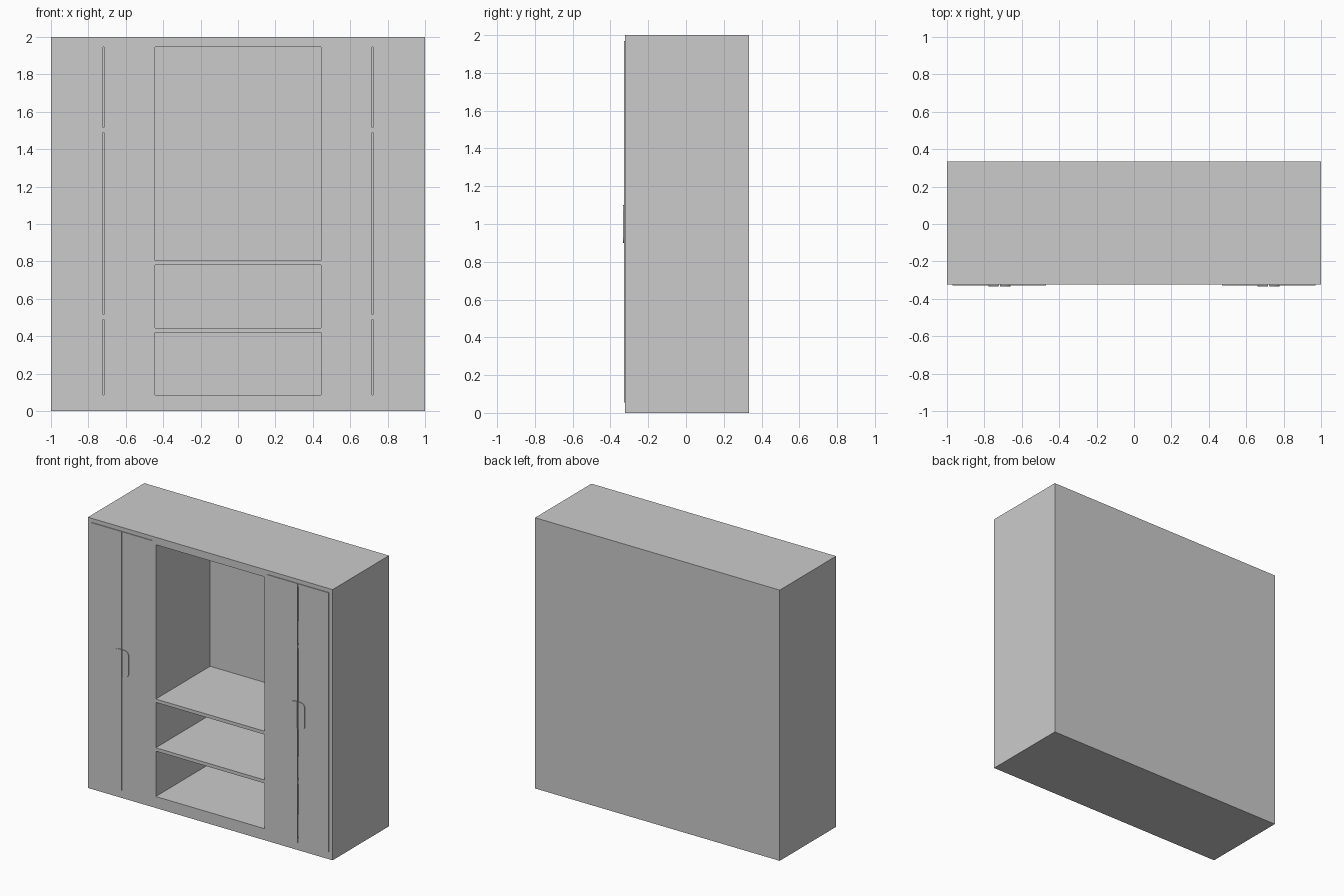
import bpy, bmesh
from math import sin, cos, pi

if "Cube" in bpy.data.objects:
    bpy.data.objects.remove(bpy.data.objects["Cube"])

BACK, FRONT, INNER = 0.334, -0.324, 0.31


def make_object(name, bm):
    bmesh.ops.recalc_face_normals(bm, faces=bm.faces)
    mesh = bpy.data.meshes.new(name)
    bm.to_mesh(mesh)
    bm.free()
    obj = bpy.data.objects.new(name, mesh)
    bpy.context.collection.objects.link(obj)
    return obj


def add_box(bm, x0, x1, y0, y1, z0, z1):
    for v in bmesh.ops.create_cube(bm, size=1)["verts"]:
        v.co = (x1 if v.co.x > 0 else x0,
                y1 if v.co.y > 0 else y0,
                z1 if v.co.z > 0 else z0)


def box(name, *bounds):
    bm = bmesh.new()
    add_box(bm, *bounds)
    return make_object(name, bm)


# Solid cabinet body
cabinet = box("cabinet_body", -1, 1, FRONT, BACK, 0, 2)

# Compartments: open centre niches, and side cupboards split by shelves
bm = bmesh.new()
for z0, z1 in ((0.085, 0.42), (0.445, 0.78), (0.805, 1.945)):
    add_box(bm, -0.445, 0.445, FRONT - 0.1, INNER, z0, z1)
for x0, x1 in ((-0.945, -0.495), (0.495, 0.945)):
    for z0, z1 in ((0.085, 0.49), (0.515, 1.49), (1.515, 1.945)):
        add_box(bm, x0, x1, FRONT - 0.1, INNER, z0, z1)
cutter = make_object("compartment_cutter", bm)
cutter.hide_render = True
cutter.hide_set(True)
cut = cabinet.modifiers.new("compartments", "BOOLEAN")
cut.operation = "DIFFERENCE"
cut.solver = "EXACT"
cut.object = cutter


def handle(name, x_in, side):
    """Flat plate with rounded corners on the side away from the door gap."""
    width, radius, z0, z1 = 0.055, 0.035, 0.9, 1.1
    pts = [(0, z0)]
    for zc, start in ((z0 + radius, -pi / 2), (z1 - radius, 0)):
        for i in range(9):
            a = start + i * pi / 16
            pts.append((width - radius + radius * cos(a), zc + radius * sin(a)))
    pts.append((0, z1))
    bm = bmesh.new()
    face = bm.faces.new([bm.verts.new((x_in + side * x, FRONT - 0.005, z)) for x, z in pts])
    out = bmesh.ops.extrude_face_region(bm, geom=[face])["geom"]
    bmesh.ops.translate(bm, vec=(0, -0.005, 0),
                        verts=[g for g in out if isinstance(g, bmesh.types.BMVert)])
    # Back cap keeps the plate closed
    if face.is_valid is False:
        bmesh.ops.holes_fill(bm, edges=bm.edges)
    return make_object(name, bm)


# Two thin door leaves with handles on each side, meeting at a narrow gap
for label, centre in (("left", -0.72), ("right", 0.72)):
    for leaf, side in (("a", -1), ("b", 1)):
        x0, x1 = sorted((centre + side * 0.003, centre + side * 0.25))
        box(f"{label}_door_{leaf}", x0, x1, FRONT - 0.005, FRONT, 0.055, 1.97)
        handle(f"{label}_handle_{leaf}", centre + side * 0.004, side)
